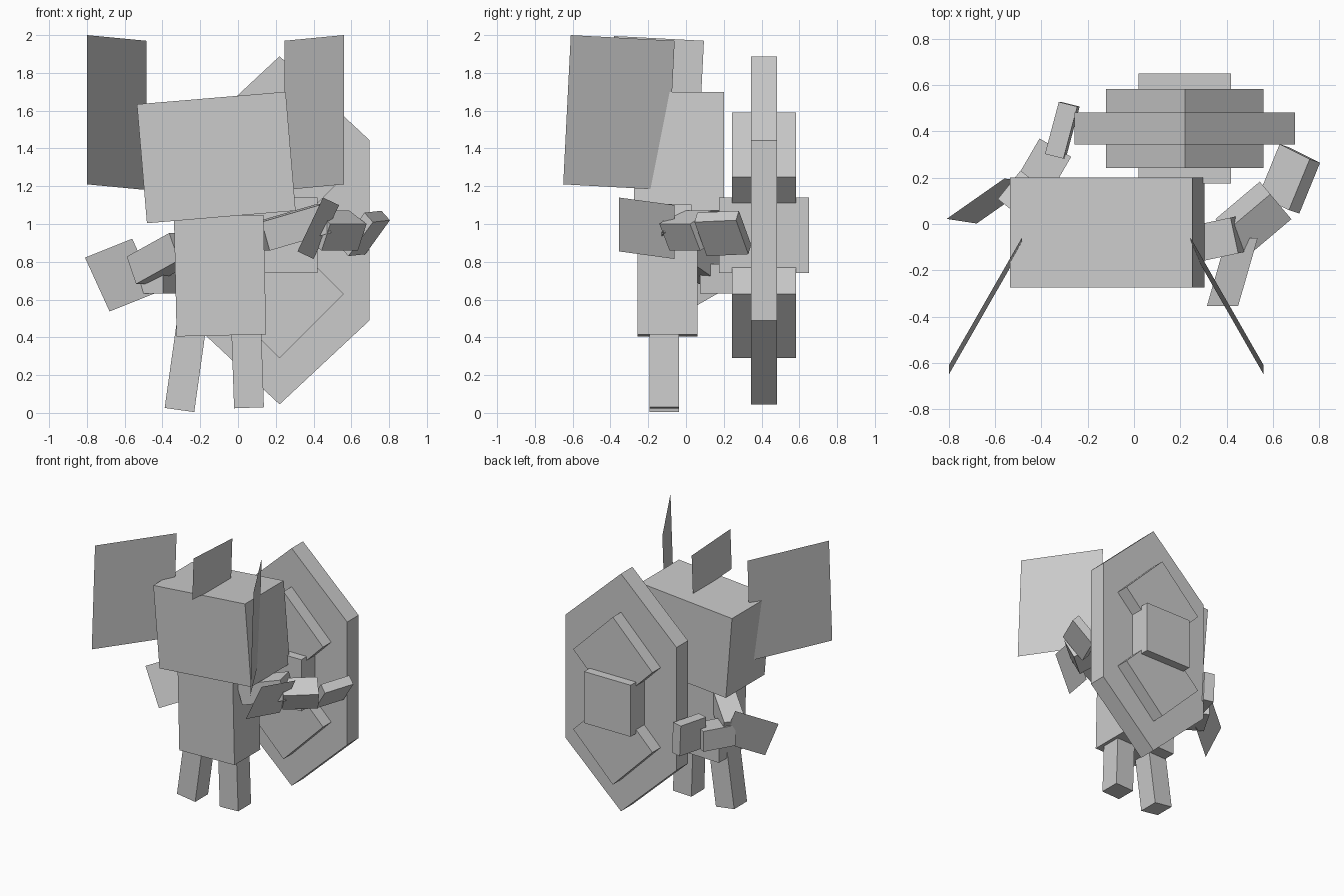
import bpy
from math import sin, cos, radians
from mathutils import Vector as V

if "Cube" in bpy.data.objects:
    bpy.data.objects.remove(bpy.data.objects["Cube"], do_unlink=True)

U = 0.158  # modelling unit all blocks are built from

grey = bpy.data.materials.new("plain grey")
grey.use_nodes = True
grey.diffuse_color = (0.6, 0.6, 0.6, 1)
grey.node_tree.nodes["Principled BSDF"].inputs["Base Color"].default_value = grey.diffuse_color


def add(name, verts, faces):
    mesh = bpy.data.meshes.new(name)
    mesh.from_pydata(verts, [], faces)
    mesh.materials.append(grey)
    obj = bpy.data.objects.new(name, mesh)
    bpy.context.collection.objects.link(obj)
    return obj


def prism(name, base, sweep):
    """Sweep a flat outline along a vector."""
    base, sweep = [V(p) for p in base], V(sweep)
    n = len(base)
    normal = (base[1] - base[0]).cross(base[2] - base[1])
    if normal.dot(sweep) < 0:
        base.reverse()
    faces = [tuple(reversed(range(n))), tuple(range(n, 2 * n))]
    faces += [(i, (i + 1) % n, (i + 1) % n + n, i + n) for i in range(n)]
    return add(name, base + [p + sweep for p in base], faces)


def box(name, center, u, v, w):
    """Box from its centre and three full edge vectors."""
    u, v, w = V(u), V(v), V(w)
    p = V(center) - (u + v + w) / 2
    return prism(name, [p, p + u, p + u + v, p + v], w)


def tilted(name, center, size, degrees):
    """Box leaning sideways, sizes in units."""
    a = radians(degrees)
    sx, sy, sz = (s * U for s in size)
    box(name, center, V((cos(a), 0, sin(a))) * sx, (0, sy, 0),
        V((-sin(a), 0, cos(a))) * sz)


def limb(name, start, end, roll=0):
    """Square bar between two points, rolled about its length."""
    start, end = V(start), V(end)
    d = (end - start).normalized()
    side = d.cross(V((0, 0, 1))).normalized()
    up = side.cross(d)
    r = radians(roll)
    box(name, (start + end) / 2, end - start,
        (side * cos(r) - up * sin(r)) * U, (up * cos(r) + side * sin(r)) * U)


def plate(name, corner, u, v):
    """Single flat sheet."""
    c, u, v = V(corner), V(u), V(v)
    add(name, [c, c + u, c + u + v, c + v], [(0, 1, 2, 3)])


# Head, body and legs
tilted("head", (-0.115, -0.037, 1.352), (5, 3, 4), 4.8)
tilted("body", (-0.095, -0.098, 0.726), (3, 2, 4), 1.3)
tilted("right_leg", (-0.277, -0.115, 0.25), (1, 1, 3), -8)
tilted("left_leg", (0.05, -0.115, 0.264), (1, 1, 3), 2)

# Ears and crest as thin sheets
for name, s in (("left_ear", 1), ("right_ear", -1)):
    plate(name, (-0.12 + s * 0.68, -0.61, 2.0), (-s * 0.315, 0.55, -0.03), (0, -0.04, -0.79))
plate("crest", (-0.115, -0.38, 1.995), (0, 0.475, -0.025), (0, -0.016, -0.316))

# Left arm
limb("left_upper_arm", (0.13, -0.115, 0.935), (0.455, -0.045, 1.03))
limb("left_forearm", (0.42, -0.06, 0.965), (0.612, 0.102, 0.965), 26.6)
box("left_hand", (0.672, 0.195, 0.95), (0.09, 0.22, 0.01), (0.13, -0.065, 0.18), (0.045, -0.015, -0.05))
plate("left_fin", (0.45, -0.355, 1.14), (0.085, 0.295, -0.04), (-0.135, 0, -0.285))

# Right arm
limb("right_upper_arm", (-0.29, -0.03, 0.88), (-0.515, 0.15, 0.755))
limb("right_forearm", (-0.465, 0.115, 0.71), (-0.34, 0.33, 0.71))
box("right_hand", (-0.31, 0.405, 0.75), (0.06, 0.225, 0), (0.08, -0.02, 0), (-0.01, 0, 0.237))
plate("right_fin", (-0.81, 0.022, 0.822), (0.25, 0.175, 0.1), (0.13, -0.02, -0.285))

# Layered pack on the back
CX, CZ, CY = 0.22, 0.965, 0.413
outline = [(0, -0.92), (0.477, -0.475), (0.477, 0.478), (0, 0.923), (-0.477, 0.478), (-0.477, -0.475)]
prism("pack_slab", [(CX + x, CY - 0.07, CZ + z) for x, z in outline], (0, 0.14, 0))
for name, z in (("pack_upper_diamond", 1.25), ("pack_lower_diamond", 0.63)):
    h = 0.34
    prism(name, [(CX, CY - h / 2, z - h), (CX + h, CY - h / 2, z),
                 (CX, CY - h / 2, z + h), (CX - h, CY - h / 2, z)], (0, h, 0))
tilted("pack_core", (CX, CY, 0.94), (2.53, 3, 2.53), 0)
